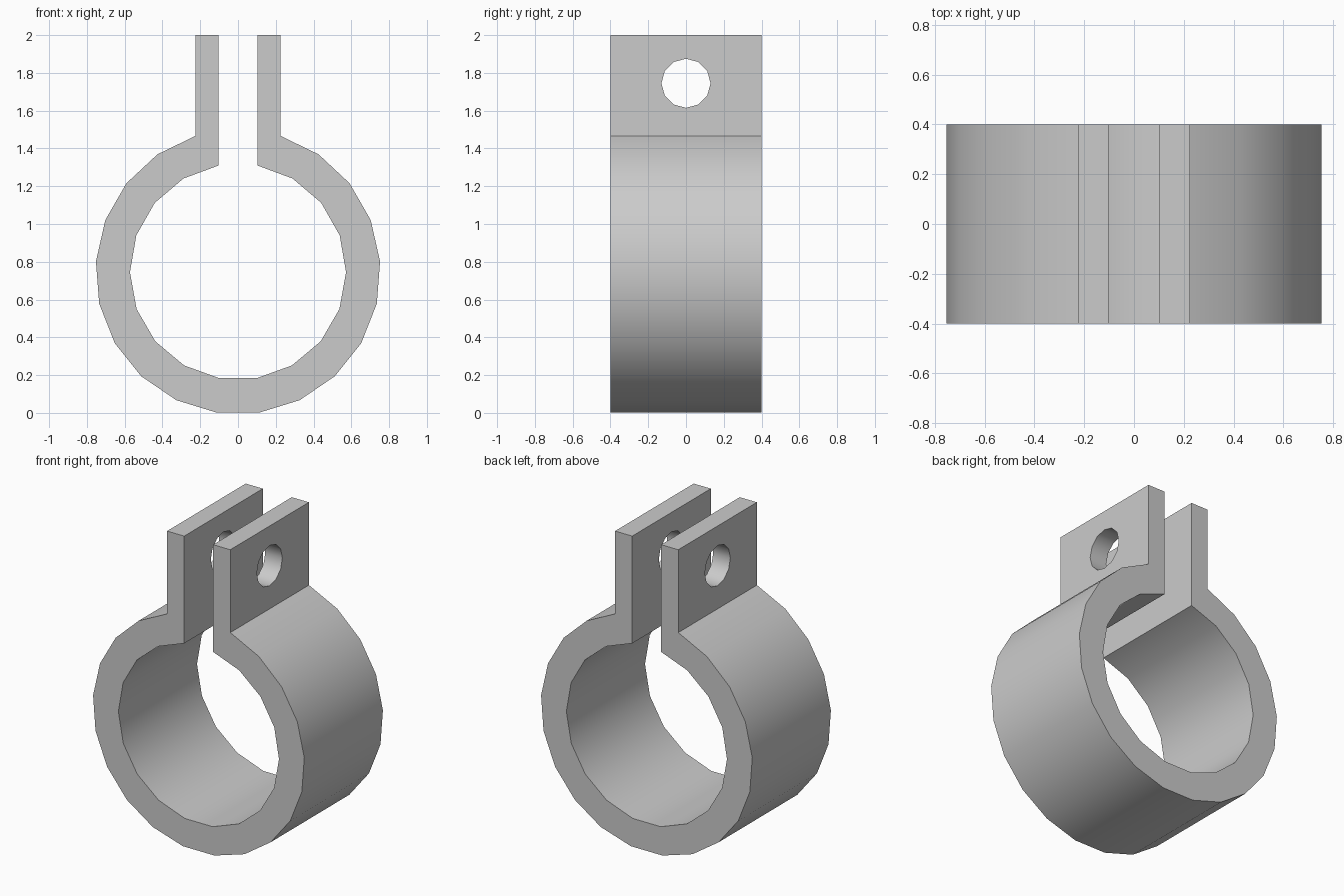
import bpy
import bmesh
from math import sin, cos, pi, asin, radians

cube = bpy.data.objects.get("Cube")
if cube:
    bpy.data.objects.remove(cube, do_unlink=True)

WIDTH = 0.8
TOP = 2.0
CENTRE_Z = 0.747
OUTER_R, INNER_R = 0.754, 0.572
TAB_OUT, TAB_IN = 0.225, 0.103
HOLE_R, HOLE_Z = 0.13, 1.745

grey = bpy.data.materials.new("light grey metal")
grey.use_nodes = True
colour = (0.6, 0.6, 0.6, 1)
grey.diffuse_color = colour
grey.node_tree.nodes["Principled BSDF"].inputs["Base Color"].default_value = colour


def open_arc(radius, half_gap, segments):
    """Points around the ring from the right side of the gap to the left."""
    start = asin(half_gap / radius)
    step = (2 * pi - 2 * start) / segments
    return [(radius * sin(start + i * step),
             CENTRE_Z + radius * cos(start + i * step))
            for i in range(segments + 1)]


# Clamp: open ring and its two tabs as one extruded outline
outline = [(TAB_IN, TOP), (TAB_OUT, TOP)]
outline += open_arc(OUTER_R, TAB_OUT, 19)
outline += [(-TAB_OUT, TOP), (-TAB_IN, TOP)]
outline += reversed(open_arc(INNER_R, TAB_IN, 17))

bm = bmesh.new()
face = bm.faces.new([bm.verts.new((x, -WIDTH / 2, z)) for x, z in outline])
sweep = bmesh.ops.extrude_face_region(bm, geom=[face])
moved = [v for v in sweep["geom"] if isinstance(v, bmesh.types.BMVert)]
bmesh.ops.translate(bm, verts=moved, vec=(0, WIDTH, 0))
bmesh.ops.recalc_face_normals(bm, faces=bm.faces)
mesh = bpy.data.meshes.new("pipe_clamp")
bm.to_mesh(mesh)
bm.free()
clamp = bpy.data.objects.new("pipe_clamp", mesh)
bpy.context.collection.objects.link(clamp)
mesh.materials.append(grey)

# Bolt hole through both tabs
bpy.ops.mesh.primitive_cylinder_add(vertices=12, radius=HOLE_R, depth=1,
                                    location=(0, 0, HOLE_Z),
                                    rotation=(0, pi / 2, 0))
cutter = bpy.context.object
cutter.name = "bolt_hole_cutter"
cutter.hide_render = True
cutter.data.materials.append(grey)

bpy.ops.object.select_all(action="DESELECT")
clamp.select_set(True)
bpy.context.view_layer.objects.active = clamp
cut = clamp.modifiers.new("bolt_hole", "BOOLEAN")
cut.operation = "DIFFERENCE"
cut.solver = "EXACT"
cut.object = cutter
bpy.ops.object.modifier_apply(modifier=cut.name)
bpy.data.objects.remove(cutter, do_unlink=True)

# Smooth curved walls, crisp corners
bpy.ops.object.shade_smooth_by_angle(angle=radians(35))
